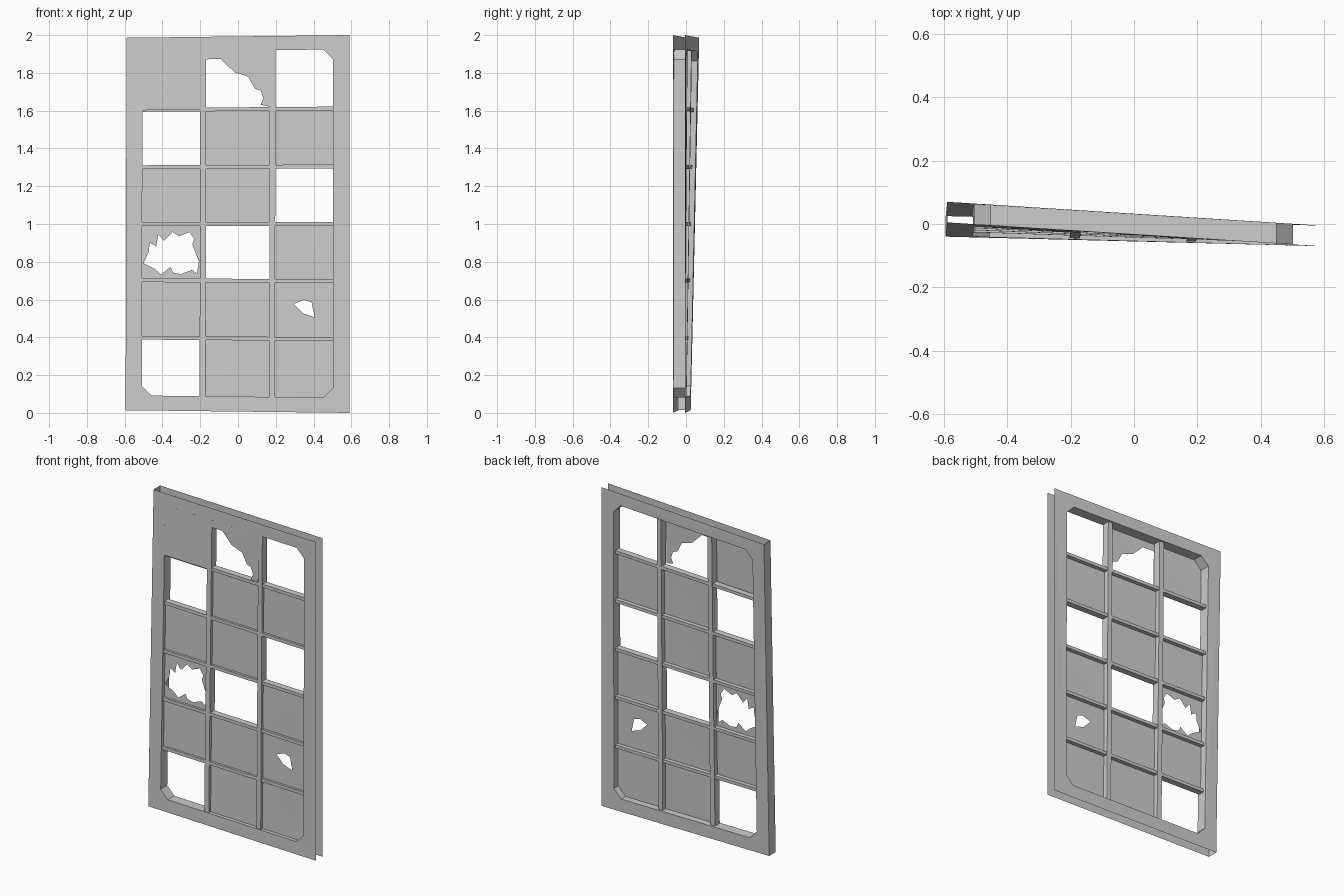
import bpy, bmesh
from mathutils import Vector

if "Cube" in bpy.data.objects:
    bpy.data.objects.remove(bpy.data.objects["Cube"])

grey = bpy.data.materials.new("weathered grey")
grey.use_nodes = True
COLOUR = (0.6, 0.6, 0.6, 1)
grey.diffuse_color = COLOUR
grey.node_tree.nodes["Principled BSDF"].inputs["Base Color"].default_value = COLOUR

HALF, TOP, DEPTH = 0.59, 2.0, 0.065


def warp(p):
    """Twist the flat panel: its -x side swings back, more so at the top."""
    u = (HALF - p.x) / (2 * HALF)
    return Vector((p.x - 0.005 * u * (1 - p.z / TOP),
                   p.y - 0.07 + u * (0.03 + 0.0225 * p.z),
                   1 + (p.z - 1) * (1 - 0.014 * u)))


def finish(name, bm):
    for v in bm.verts:
        v.co = warp(v.co)
    mesh = bpy.data.meshes.new(name)
    bm.to_mesh(mesh)
    bm.free()
    mesh.materials.append(grey)
    obj = bpy.data.objects.new(name, mesh)
    bpy.context.collection.objects.link(obj)


def sheet(name, y, loops, facing=-1):
    """Flat sheet in the panel plane; loops after the first are holes."""
    bm = bmesh.new()
    for loop in loops:
        vs = [bm.verts.new((x, y, z)) for x, z in loop]
        for a, b in zip(vs, vs[1:] + vs[:1]):
            bm.edges.new((a, b))
    bmesh.ops.triangle_fill(bm, use_beauty=True, edges=bm.edges[:])
    bm.normal_update()
    for f in bm.faces:
        if f.normal.y * facing < 0:
            f.normal_flip()
    finish(name, bm)


def strip(name, path, closed):
    """Wall running from the front sheet to the back sheet along a path."""
    bm = bmesh.new()
    pairs = [[bm.verts.new((x, y, z)) for y in (0, DEPTH)] for x, z in path]
    ends = pairs[1:] + (pairs[:1] if closed else [])
    for (a, b), (c, d) in zip(pairs, ends):
        bm.faces.new((a, b, d, c))
    finish(name, bm)


def bar(name, x0, x1, z0, z1, y0=0.008, y1=0.048):
    bm = bmesh.new()
    bmesh.ops.create_cube(bm, size=1)
    for v in bm.verts:
        v.co = Vector((x1 if v.co.x > 0 else x0,
                       y1 if v.co.y > 0 else y0,
                       z1 if v.co.z > 0 else z0))
    finish(name, bm)


def rect(x0, x1, z0, z1):
    return [(x0, z0), (x1, z0), (x1, z1), (x0, z1)]


# Frame: front and back sheets, opening lining, one closed side
L, R, B, T, C = -0.505, 0.503, 0.08, 1.925, 0.052
outer = rect(-HALF, HALF, 0, TOP)
opening = [(L, B + C), (L + C, B), (R - C, B), (R, B + C),
           (R, T - C), (R - C, T), (L + C, T), (L, T - C)]
broken_edge = [(0.17, T), (0.168, 1.625), (0.12, 1.635), (0.135, 1.67),
               (0.12, 1.71), (0.09, 1.72), (0.055, 1.785), (-0.02, 1.81),
               (-0.09, 1.88), (-0.168, 1.88), (-0.168, 1.61), (L, 1.61)]
sheet("front_frame", 0, [outer, opening[:6] + broken_edge])
sheet("back_frame", DEPTH, [outer, opening], 1)
strip("opening_lining", opening, True)
strip("side_wall", [(-HALF, TOP), (-HALF, 0)], False)

# Glazing bars
columns = [(L, -0.2), (-0.168, 0.168), (0.198, R)]
bar_heights = [0.39, 0.698, 1.0, 1.305, 1.612]
for i in range(2):
    bar(f"upright_bar_{i + 1}", columns[i][1], columns[i + 1][0], B, T, 0.004, 0.052)
for c, (x0, x1) in enumerate(columns):
    for r, z in enumerate(bar_heights):
        bar(f"cross_bar_{c + 1}_{r + 1}", x0, x1, z - 0.01, z + 0.01)

# Panes: some missing, some with shattered holes
big_hole = [(-0.498, 0.79), (-0.47, 0.85), (-0.465, 0.9), (-0.43, 0.88),
            (-0.42, 0.945), (-0.39, 0.91), (-0.345, 0.957), (-0.31, 0.935),
            (-0.255, 0.957), (-0.23, 0.92), (-0.24, 0.89), (-0.205, 0.8),
            (-0.215, 0.735), (-0.24, 0.755), (-0.3, 0.732), (-0.34, 0.74),
            (-0.355, 0.77), (-0.405, 0.73), (-0.44, 0.76)]
small_hole = [(0.295, 0.575), (0.35, 0.597), (0.39, 0.585),
              (0.407, 0.505), (0.345, 0.525)]
holes = {(0, 2): big_hole, (2, 1): small_hole}
absent = {(0, 0), (0, 4), (1, 2), (2, 3), (2, 5), (0, 5), (1, 5)}
levels = [B] + bar_heights + [T]
for c, (x0, x1) in enumerate(columns):
    for r in range(6):
        if (c, r) in absent:
            continue
        loops = [rect(x0, x1, levels[r], levels[r + 1])]
        if (c, r) == (2, 0):
            loops = [[(x0, B), (R - C, B), (R, B + C), (R, levels[1]), (x0, levels[1])]]
        if (c, r) in holes:
            loops.append(holes[c, r])
        sheet(f"pane_{c + 1}_{r + 1}", 0.022, loops)
